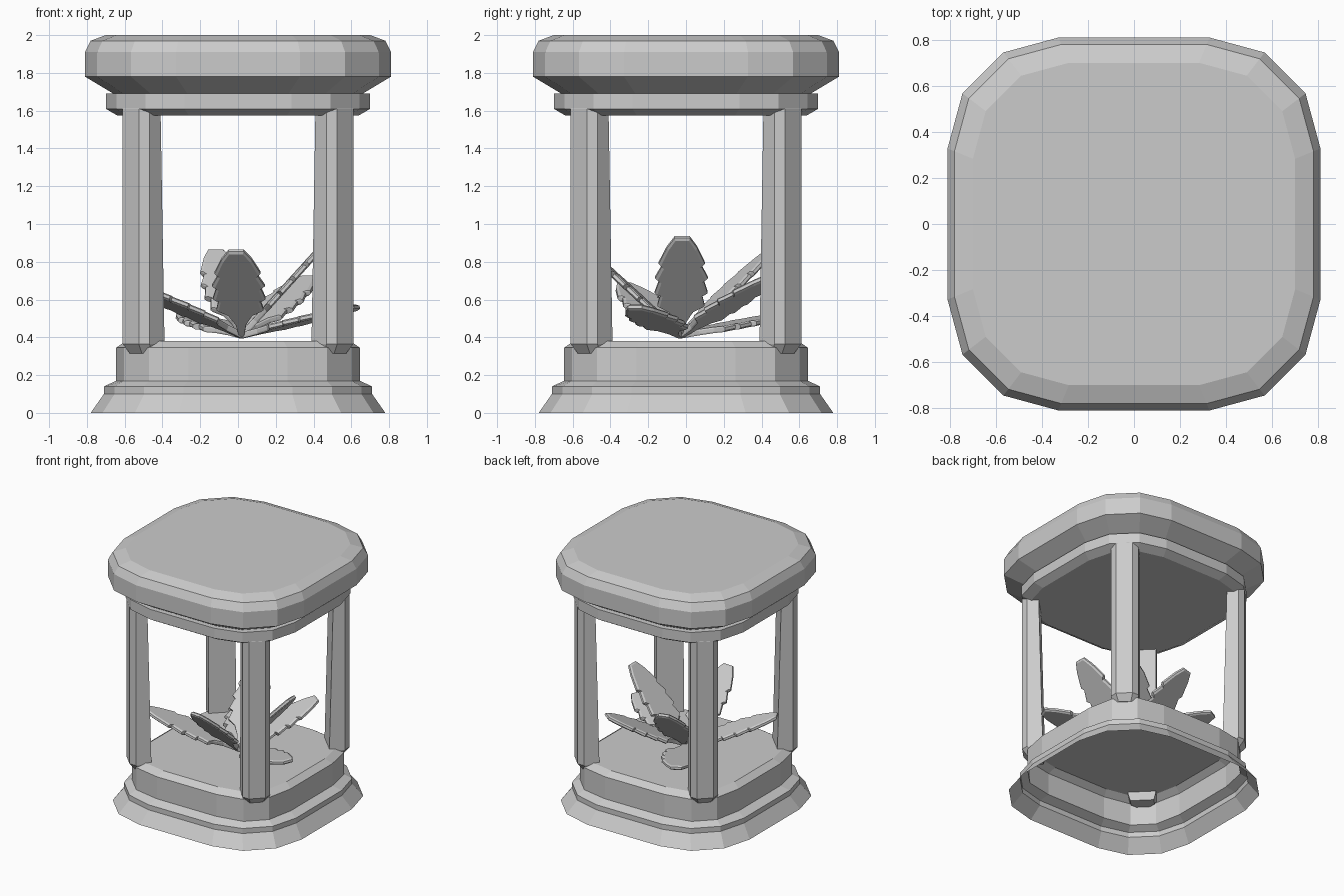
import bpy, bmesh, math
from mathutils import Vector

if "Cube" in bpy.data.objects:
    bpy.data.objects.remove(bpy.data.objects["Cube"])


def make_object(name, bm):
    bmesh.ops.recalc_face_normals(bm, faces=bm.faces)
    mesh = bpy.data.meshes.new(name)
    bm.to_mesh(mesh)
    bm.free()
    obj = bpy.data.objects.new(name, mesh)
    bpy.context.collection.objects.link(obj)
    return obj


def loft(name, rings, cap_start=True, cap_end=True):
    bm = bmesh.new()
    loops = [[bm.verts.new(p) for p in ring] for ring in rings]
    n = len(loops[0])
    for a, b in zip(loops, loops[1:]):
        for i in range(n):
            j = (i + 1) % n
            bm.faces.new((a[i], a[j], b[j], b[i]))
    if cap_start:
        bm.faces.new(loops[0][::-1])
    if cap_end:
        bm.faces.new(loops[-1])
    return make_object(name, bm)


def rounded_square(half, z, a=0.92, b=0.70):
    # 16-sided rounded square ring
    corner = [(1, 0.405), (a, b), (b, a), (0.405, 1)]
    ring = []
    for q in range(4):
        c, s = round(math.cos(q * math.pi / 2)), round(math.sin(q * math.pi / 2))
        ring += [(half * (c * x - s * y), half * (s * x + c * y), z) for x, y in corner]
    return ring


# Hollow base, open underneath
loft("base", [rounded_square(0.78, 0), rounded_square(0.71, 0.10),
              rounded_square(0.71, 0.14), rounded_square(0.645, 0.17, 0.935, 0.73),
              rounded_square(0.645, 0.345, 0.935, 0.73),
              rounded_square(0.595, 0.38, 0.935, 0.73)], cap_start=False)

# Collar and cushion-shaped lid
loft("collar", [rounded_square(0.64, 1.575), rounded_square(0.70, 1.61),
                rounded_square(0.70, 1.69)])
loft("lid", [rounded_square(0.66, 1.69), rounded_square(0.81, 1.78),
             rounded_square(0.81, 1.91), rounded_square(0.78, 1.97),
             rounded_square(0.70, 2.0)])


# Four corner posts with chamfered outer edges
def post_ring(angle, inner, outer, width, z):
    u = Vector((math.cos(angle), math.sin(angle), 0))
    v = Vector((-u.y, u.x, 0))
    ch = 0.04
    pts = [(inner, -width), (outer - ch, -width), (outer, ch - width),
           (outer, width - ch), (outer - ch, width), (inner, width)]
    return [u * a + v * b + Vector((0, 0, z)) for a, b in pts]


for i in range(4):
    ang = math.pi / 4 + i * math.pi / 2
    loft(f"post_{i + 1}", [post_ring(ang, 0.66, 0.765, 0.085, 0.315),
                           post_ring(ang, 0.65, 0.803, 0.10, 0.365),
                           post_ring(ang, 0.68, 0.803, 0.10, 1.61),
                           post_ring(ang, 0.70, 0.77, 0.085, 1.66)])

# Serrated leaves fanning out from one point
HALF_LEAF = [(0, 0.012), (0.15, 0.03), (0.26, 0.07), (0.31, 0.125), (0.42, 0.11),
             (0.44, 0.14), (0.56, 0.118), (0.59, 0.14), (0.71, 0.105),
             (0.74, 0.122), (0.90, 0.08), (1.0, 0.04)]
ROOT = Vector((0.02, -0.03, 0.41))
TIPS = [(0.49, -0.02, 0.93), (0.38, 0.45, 0.72), (-0.12, 0.45, 0.86),
        (-0.29, 0.54, 0.52), (-0.57, -0.33, 0.68), (-0.01, -0.52, 0.86),
        (0.63, -0.27, 0.56)]


def leaf(name, tip):
    along = Vector(tip) - ROOT
    across = along.cross(Vector((0, 0, 1))).normalized()
    normal = across.cross(along).normalized()
    outline = HALF_LEAF + [(t, -w) for t, w in reversed(HALF_LEAF)]

    def ring(offset, shrink):
        return [ROOT + along * (t * (1 - 0.02 * (1 - shrink) * 10))
                + across * w * shrink + normal * offset for t, w in outline]
    loft(name, [ring(-0.016, 0.9), ring(-0.008, 1), ring(0.008, 1), ring(0.016, 0.9)])


for i, tip in enumerate(TIPS):
    leaf(f"leaf_{i + 1}", tip)
